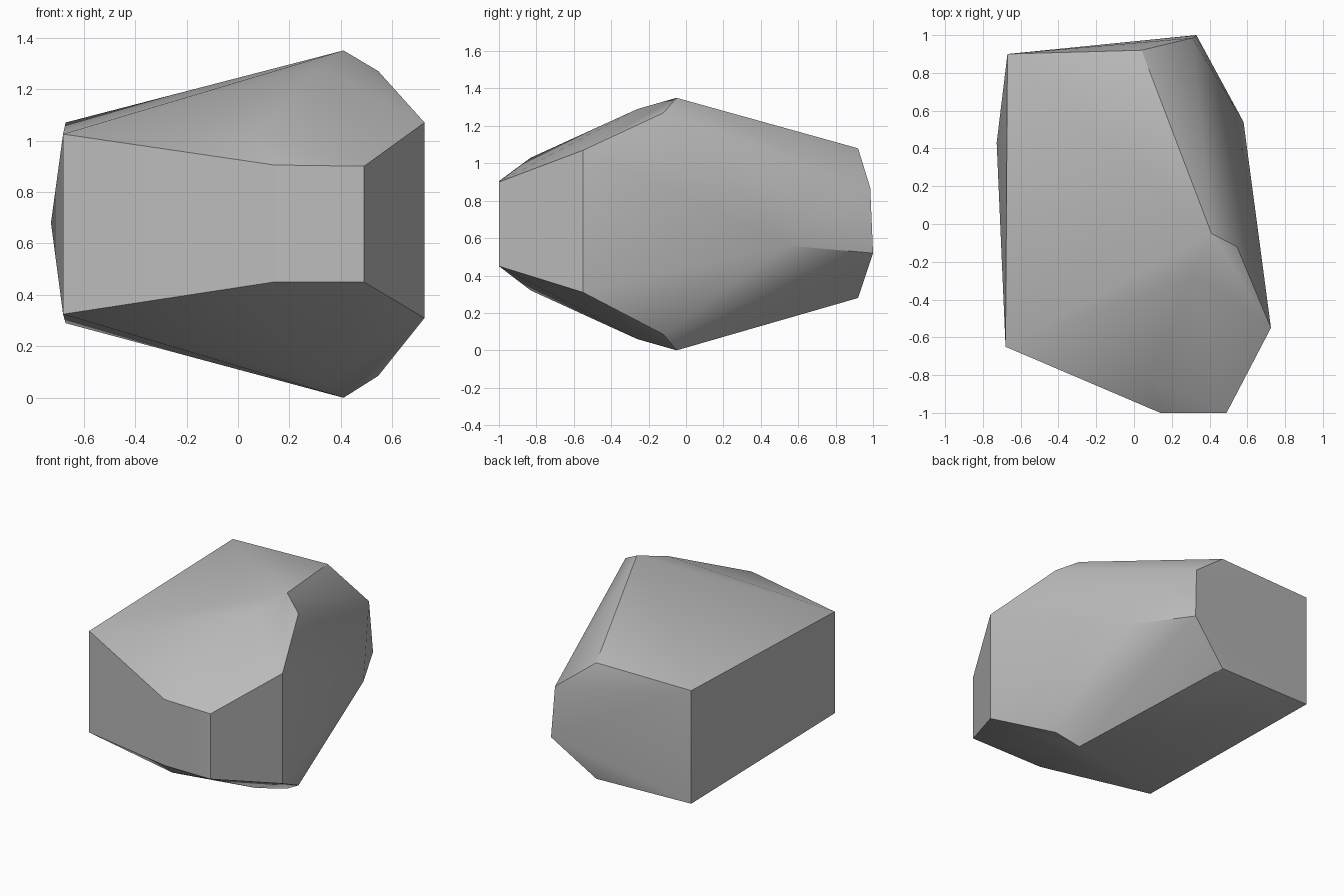
import bpy
import bmesh
import math

cube = bpy.data.objects.get("Cube")
if cube:
    bpy.data.objects.remove(cube, do_unlink=True)


def make_material(name, color):
    mat = bpy.data.materials.new(name)
    mat.use_nodes = True
    mat.diffuse_color = color
    mat.node_tree.nodes["Principled BSDF"].inputs["Base Color"].default_value = color
    return mat


def chiselled_stone(name, columns, points, mat, crease=30):
    """Wrap a tight skin round the corners and crease its steeper edges."""
    bm = bmesh.new()
    for x, y, top, bottom in columns:
        for z in (top, bottom):
            bm.verts.new((x, y, z))
    for p in points:
        bm.verts.new(p)
    bmesh.ops.convex_hull(bm, input=bm.verts[:])
    loose = [v for v in bm.verts if not v.link_faces]
    bmesh.ops.delete(bm, geom=loose, context='VERTS')
    bmesh.ops.dissolve_limit(bm, angle_limit=math.radians(1),
                             verts=bm.verts[:], edges=bm.edges[:])
    bmesh.ops.recalc_face_normals(bm, faces=bm.faces[:])
    for face in bm.faces:
        face.smooth = True
    for edge in bm.edges:
        edge.smooth = edge.calc_face_angle(0) < math.radians(crease)
    mesh = bpy.data.meshes.new(name)
    bm.to_mesh(mesh)
    bm.free()
    mesh.materials.append(mat)
    obj = bpy.data.objects.new(name, mesh)
    bpy.context.collection.objects.link(obj)
    return obj


# Corners that appear on both upper and lower side: x, y, top z, bottom z
columns = [
    (0.41, -0.05, 1.35, 0.00),    # peak and lowest point
    (0.545, -0.12, 1.27, 0.085),  # shoulder
    (0.32, -0.26, 1.29, 0.06),    # front ridge
    (0.08, -0.83, 1.03, 0.32),    # front slope
    (0.725, -0.55, 1.07, 0.31),   # left corner
    (0.49, -1.00, 0.90, 0.45),    # front corners
    (0.14, -1.00, 0.905, 0.45),
    (-0.68, -0.65, 1.025, 0.325),  # right front corner
    (-0.67, 0.90, 1.07, 0.29),    # right back corner
    (0.04, 0.92, 1.08, 0.28),     # back ridge
]

# Single corners round the waist
points = [
    (0.31, 0.985, 0.87),
    (0.33, 1.00, 0.52),
    (0.58, 0.54, 0.56),
    (-0.727, 0.43, 0.68),
]

grey = make_material("stone grey", (0.5, 0.5, 0.5, 1))
chiselled_stone("rock", columns, points, grey)
